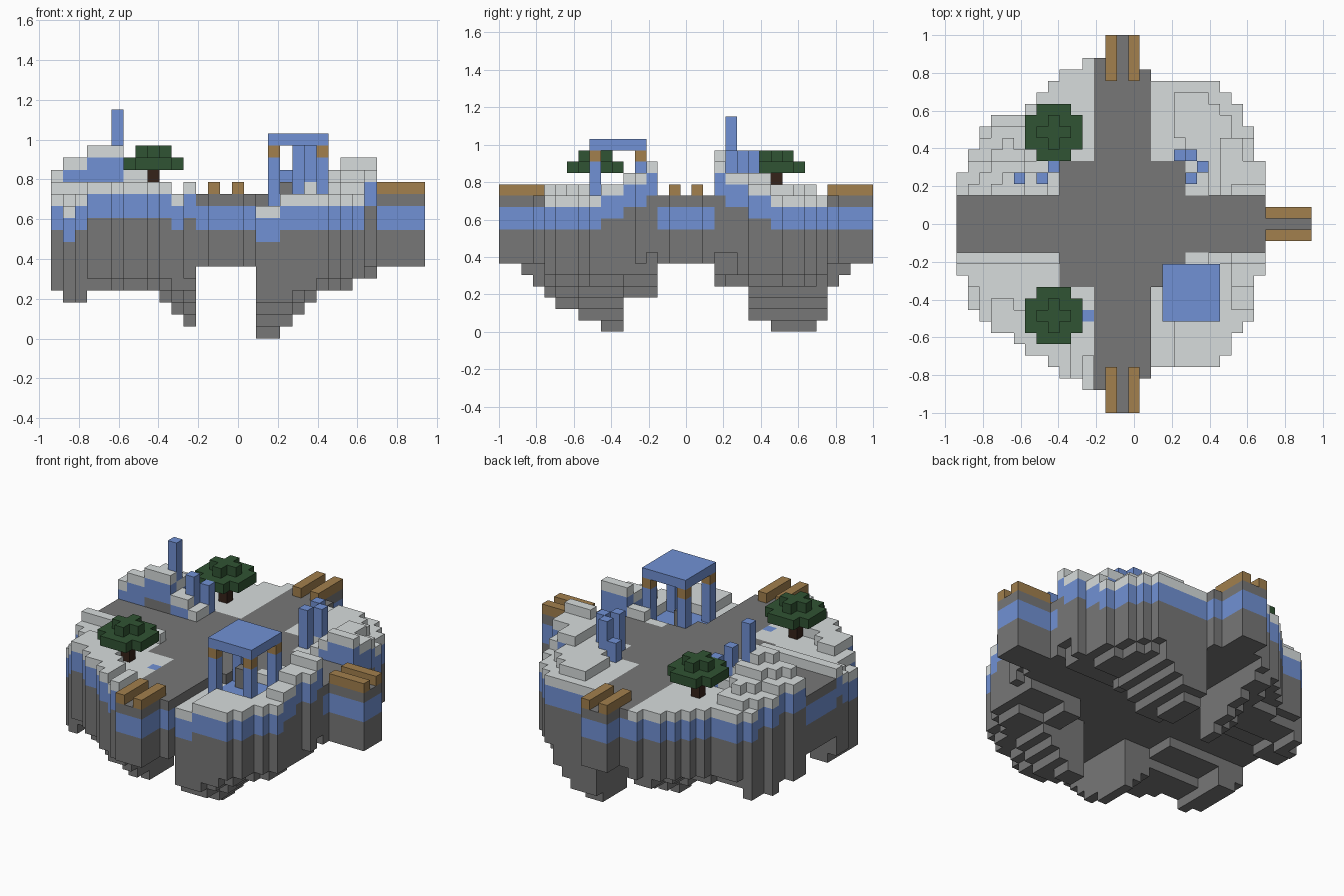
import bpy
import bmesh
from math import hypot
from mathutils import Vector

old = bpy.data.objects.get("Cube")
if old:
    bpy.data.objects.remove(old, do_unlink=True)

U = 2 / 33                                  # edge of one block
NX = 31
ORIGIN = Vector((-NX * U / 2, -1, 0))


def make_material(name, rgb):
    m = bpy.data.materials.new(name)
    m.use_nodes = True
    m.diffuse_color = (*rgb, 1)
    m.node_tree.nodes["Principled BSDF"].inputs["Base Color"].default_value = (*rgb, 1)
    return m


STONE, BLUE, PALE, WOOD, LEAF, BARK = range(6)
MATS = [make_material("dark stone", (.185, .185, .185)),
        make_material("blue clay", (.165, .285, .66)),
        make_material("pale stone", (.68, .715, .715)),
        make_material("tan wood", (.36, .215, .075)),
        make_material("leaf green", (.03, .088, .033)),
        make_material("dark bark", (.036, .016, .01))]

SIDES = [Vector(s) for s in ((1, 0, 0), (-1, 0, 0), (0, 1, 0),
                             (0, -1, 0), (0, 0, 1), (0, 0, -1))]


def build(name, blocks):
    """Make one mesh from {(i, j, k): colour}, keeping only outer faces."""
    bm = bmesh.new()
    seen = {}

    def vert(p):
        key = tuple(round(c) for c in p)
        if key not in seen:
            seen[key] = bm.verts.new(ORIGIN + Vector(key) * U)
        return seen[key]

    for cell, colour in blocks.items():
        centre = Vector(cell) + Vector((.5, .5, .5))
        for n in SIDES:
            if tuple(int(a + b) for a, b in zip(cell, n)) in blocks:
                continue
            a = Vector((n.y, n.z, n.x)) / 2
            b = n.cross(a)
            mid = centre + n / 2
            face = bm.faces.new([vert(mid + q) for q in (-a - b, a - b, a + b, b - a)])
            face.material_index = colour
    mesh = bpy.data.meshes.new(name)
    bm.to_mesh(mesh)
    bm.free()
    for m in MATS:
        mesh.materials.append(m)
    ob = bpy.data.objects.new(name, mesh)
    bpy.context.collection.objects.link(ob)


def box(xs, ys, zs, colour):
    return {(i, j, k): colour for i in range(*xs) for j in range(*ys) for k in range(*zs)}


def column(blocks, i, j, bottom, top, cap):
    """Stone column with two blue layers under a cap layer."""
    for k in range(bottom, top):
        blocks[i, j, k] = cap if k == top - 1 else BLUE if k >= top - 3 else STONE


# Plan outline: first and last row of every column across x
FRONT = [12, 9, 8, 7, 7, 6, 5, 5, 4, 3, 3, 2, 2, 2, 2, 2, 3] + [4] * 6 + [5, 7, 8, 12]
BACK = [21, 23, 25, 26, 26, 26, 27, 28, 29, 30, 30, 31, 31, 31, 31, 31, 30] + [29] * 6 + [28, 27, 25, 22]

# Underside steps, counted outward from the roads
UNDER_LEFT = [4, 3, 3, 4, 4, 4, 4, 4, 4, 3, 2, 1]
UNDER_RIGHT = [0, 0, 1, 2, 3, 4, 4, 4, 4, 5]
UNDER_FRONT = [3, 3, 3, 0, 0, 1, 1, 2, 2, 3, 4, 5]
UNDER_BACK_LEFT = [4, 4, 4, 0, 1, 2, 2, 3, 3, 4, 4, 5]
UNDER_BACK_RIGHT = [5, 4, 4, 1, 1, 0, 0, 0, 0, 1]

# Ridge heights beside the cross road
RIDGE_BL = [14, 15, 15, 16, 16, 16, 14, 14, 13, 13, 12, 12]
RIDGE_R = [12, 12, 12, 12, 12, 13, 13, 15, 15, 15]


def is_road(i, j):
    return 14 <= j < 19 or 12 <= i < 17 or (9 <= i < 20 and 11 <= j < 22)


def inside(i, j):
    return 0 <= i < 27 and FRONT[i] <= j < BACK[i]


def underside(i, j):
    if i == 26 and 12 <= j < 21:            # shallow shelves by the side bridge
        return 7 if j != 12 else 6
    px = UNDER_LEFT[i] if i < 12 else UNDER_RIGHT[i - 17]
    if j < 14:
        py = UNDER_FRONT[13 - j]
    else:
        py = (UNDER_BACK_LEFT if i < 12 else UNDER_BACK_RIGHT)[j - 19]
    if i < 3:
        return max(px, min(py, 4))
    depth = min(5, round(hypot(px, py)))
    outer = px > 3 and not (inside(i, j - 1) and inside(i, j + 1) and inside(i + 1, j))
    return 5 if outer else depth


def ground_back_left(i, j):
    return max(12, RIDGE_BL[i] - int((j - 19) * .7 + i % 2 * .3))


def ground_front_left(i, j):
    if i < 9 and j == 13:                   # kerb along the road
        return 13
    if i == 1 and j < 11:
        return 11
    rim = j < FRONT[i] + 3
    return 13 if rim and (3 <= i < 10 or i == 11) else 12


def ground_front_right(i, j):
    return 11 if i < 19 else max(12, RIDGE_R[i - 17] - (14 - j) // 2)


def ground_back_right(i, j):
    ring = i > 18 and inside(i + 1, j + 1) and not inside(i + 4, j + 4)
    bank = 12 + ring * (2 if j < 24 and i > 22 else 1)
    return max(bank, RIDGE_R[i - 17] - (j - 18) // 2)


def ground(i, j):
    if i < 12:
        return ground_back_left(i, j) if j > 16 else ground_front_left(i, j)
    return ground_back_right(i, j) if j > 16 else ground_front_right(i, j)


# Island with the crossing roads
island = {}
for i in range(27):
    for j in range(FRONT[i], BACK[i]):
        if is_road(i, j):
            column(island, i, j, 6, 12, STONE)
        else:
            column(island, i, j, underside(i, j), ground(i, j), PALE)

# Sunken blue floor of the pavilion, and a blue slab in the front garden
for i in range(18, 23):
    for j in range(8, 13):
        for k in range(11, 16):
            island.pop((i, j, k), None)
        island[i, j, 10] = BLUE
island[11, 8, 11] = BLUE

# Bridge stubs continuing the roads
for i in range(13, 16):
    for j in (0, 1, 31, 32):
        column(island, i, j, 6, 12, STONE)
for i in range(27, 31):
    for j in range(15, 18):
        column(island, i, j, 6, 12, STONE)
build("island", island)

# Bridge rails
for side, ys in (("front", (0, 4)), ("back", (29, 33))):
    for hand, x in (("right", 13), ("left", 15)):
        build(f"{side}_bridge_{hand}_rail", box((x, x + 1), ys, (12, 13), WOOD))
for hand, y in (("front", 15), ("back", 17)):
    build(f"side_bridge_{hand}_rail", box((27, 31), (y, y + 1), (12, 13), WOOD))

# Pavilion
for i in (18, 22):
    for j in (8, 12):
        post = box((i, i + 1), (j, j + 1), (11, 15), BLUE)
        post[i, j, 15] = WOOD
        build("pavilion_post", post)
build("pavilion_roof", box((18, 23), (8, 13), (16, 17), BLUE))
build("pavilion_block", box((19, 20), (11, 12), (11, 13), STONE))

# Broken blue pillars
for i, j, top in ((5, 20, 19), (7, 20, 16), (8, 21, 15),
                  (19, 22, 14), (20, 22, 16), (21, 21, 16), (20, 20, 16)):
    build("blue_pillar", box((i, i + 1), (j, j + 1), (12, top), BLUE))


# Trees
def tree(name, i, j):
    crown = {(i + a, j + b, 14): LEAF for a in range(-2, 3) for b in range(-2, 3)
             if abs(a) + abs(b) < 4}
    crown.update({(i + a, j + b, 15): LEAF for a in (-1, 0, 1) for b in (-1, 0, 1)
                  if abs(a) + abs(b) < 2})
    build(name + "_crown", crown)
    build(name + "_trunk", box((i, i + 1), (j, j + 1), (12, 14), BARK))


tree("back_tree", 8, 24)
tree("front_tree", 8, 8)
